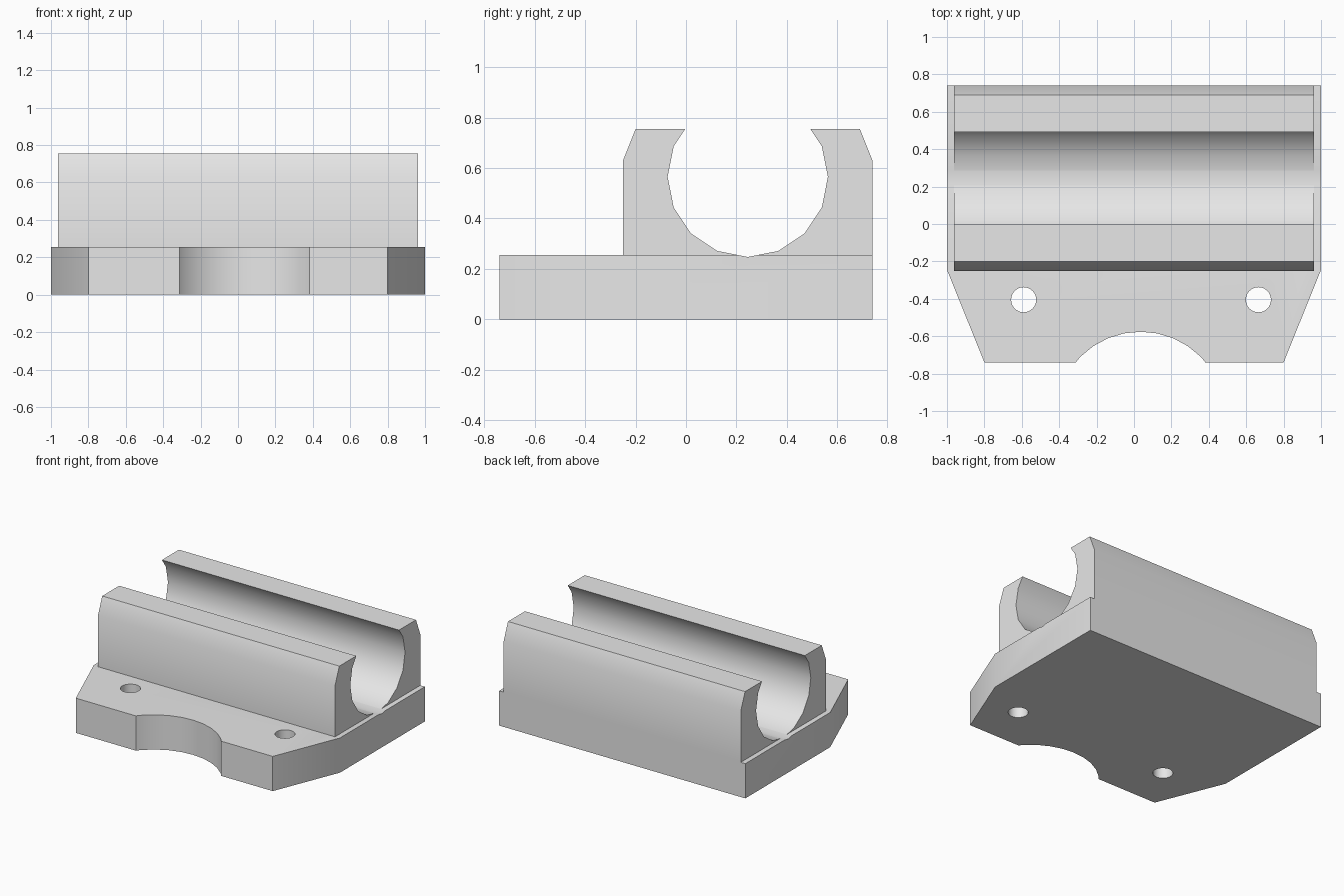
import bpy
import bmesh
from math import pi, radians, sin, cos
from mathutils import Matrix

if "Cube" in bpy.data.objects:
    bpy.data.objects.remove(bpy.data.objects["Cube"])

PLATE_TOP = 0.255
TOP = 0.755
BORE_Y, BORE_Z, BORE_R = 0.245, 0.565, 0.318
STEP = pi / 8

grey = bpy.data.materials.new("light_grey")
grey.use_nodes = True
grey.diffuse_color = (0.8, 0.8, 0.8, 1)
grey.node_tree.nodes["Principled BSDF"].inputs["Base Color"].default_value = (0.8, 0.8, 0.8, 1)


def prism(name, outline, offset):
    """Extrude a closed outline of 3D points along an offset."""
    bm = bmesh.new()
    face = bm.faces.new([bm.verts.new(p) for p in outline])
    ext = bmesh.ops.extrude_face_region(bm, geom=[face], use_keep_orig=True)
    moved = [v for v in ext["geom"] if isinstance(v, bmesh.types.BMVert)]
    bmesh.ops.translate(bm, vec=offset, verts=moved)
    bmesh.ops.recalc_face_normals(bm, faces=bm.faces)
    mesh = bpy.data.meshes.new(name)
    bm.to_mesh(mesh)
    bm.free()
    mesh.materials.append(grey)
    obj = bpy.data.objects.new(name, mesh)
    bpy.context.collection.objects.link(obj)
    return obj


def smooth(obj):
    bpy.ops.object.select_all(action="DESELECT")
    obj.select_set(True)
    bpy.context.view_layer.objects.active = obj
    bpy.ops.object.shade_smooth_by_angle(angle=radians(30))


def cut(obj, cutter):
    """Subtract the cutter, then delete it."""
    mod = obj.modifiers.new("cut", "BOOLEAN")
    mod.operation, mod.solver, mod.object = "DIFFERENCE", "EXACT", cutter
    bpy.context.view_layer.objects.active = obj
    bpy.ops.object.modifier_apply(modifier=mod.name)
    bpy.data.objects.remove(cutter)


def upright_cutter(x, y, radius):
    ring = [(x + radius * sin(2 * pi * i / 32), y + radius * cos(2 * pi * i / 32), -0.1)
            for i in range(32)]
    return prism("cutter", ring, (0, 0, 0.6))


# Base plate with tapered front corners
half = [(1, 0.74), (1, -0.245), (0.8, -0.74)]
outline = half + [(-x, y) for x, y in reversed(half)]
plate = prism("base_plate", [(x, y, 0) for x, y in outline], (0, 0, PLATE_TOP))

# Front notch and two screw holes
for x, y, r in [(0.035, -1.03, 0.454), (-0.59, -0.405, 0.067), (0.665, -0.405, 0.067)]:
    cut(plate, upright_cutter(x, y, r))

# Shallow groove where the bore grazes the plate
bore = [(-1.2, BORE_Y + BORE_R * sin(i * STEP), BORE_Z - BORE_R * cos(i * STEP))
        for i in range(16)]
cut(plate, prism("cutter", bore, (2.4, 0, 0)))
smooth(plate)

# Two facing jaws, clipped from the bore polygon at the plate and at the top
arc = [(BORE_Y - BORE_R * sin(i * STEP), BORE_Z - BORE_R * cos(i * STEP)) for i in range(8)]


def crossing(a, b, z):
    return (a[0] + (b[0] - a[0]) * (z - a[1]) / (b[1] - a[1]), z)


inner = [crossing(arc[0], arc[1], PLATE_TOP)] + arc[1:6] + [crossing(arc[5], arc[6], TOP)]
profile = inner + [(-0.2, TOP), (-0.25, 0.63), (-0.25, PLATE_TOP)]
for name, side in (("front_jaw", 1), ("back_jaw", -1)):
    points = [(-0.963, BORE_Y + side * (y - BORE_Y), z) for y, z in profile]
    smooth(prism(name, points, (1.926, 0, 0)))
